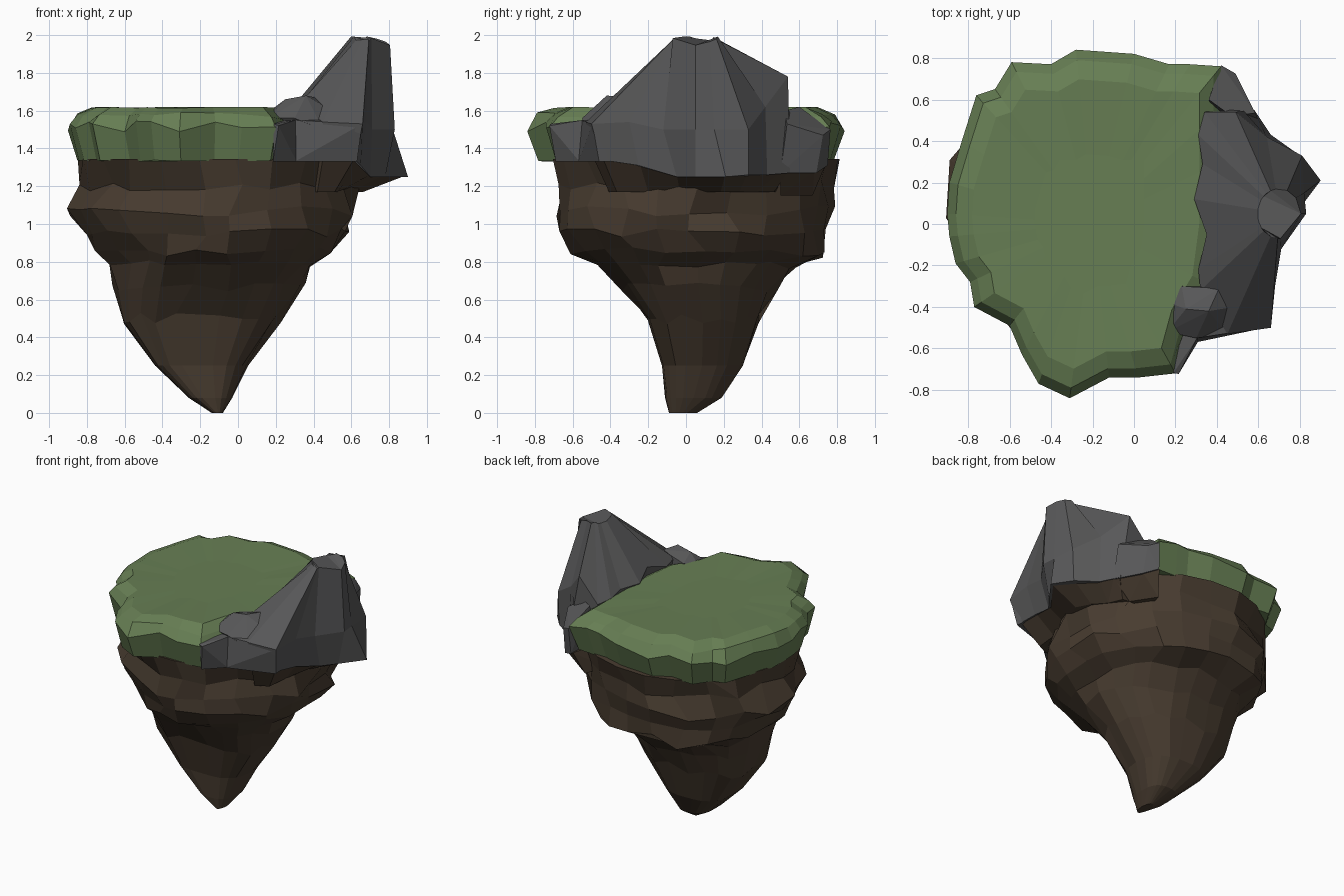
import bpy, bmesh, math, random
from mathutils import Vector

if "Cube" in bpy.data.objects:
    bpy.data.objects.remove(bpy.data.objects["Cube"])
random.seed(11)

def material(name, col):
    m = bpy.data.materials.new(name)
    m.diffuse_color = (*col, 1)
    m.use_nodes = True
    m.node_tree.nodes["Principled BSDF"].inputs["Base Color"].default_value = m.diffuse_color
    return m

MATS = [material("earth brown", (0.066, 0.046, 0.030)),
        material("grass green", (0.135, 0.21, 0.088)),
        material("rock grey", (0.098, 0.098, 0.100))]
EARTH, GRASS, ROCK = range(3)
solids = []

def finish(bm, name, mat):
    bmesh.ops.recalc_face_normals(bm, faces=bm.faces)
    for f in bm.faces:
        f.material_index = mat
    me = bpy.data.meshes.new(name)
    bm.to_mesh(me)
    bm.free()
    for m in MATS:
        me.materials.append(m)
    ob = bpy.data.objects.new(name, me)
    bpy.context.collection.objects.link(ob)
    solids.append(ob)

def loft(name, rings, mat):
    """Skin a stack of closed rings and cap both ends."""
    bm = bmesh.new()
    vs = [[bm.verts.new(p) for p in r] for r in rings]
    n = len(vs[0])
    for a, b in zip(vs, vs[1:]):
        for i in range(n):
            j = (i + 1) % n
            bm.faces.new((a[i], a[j], b[j], b[i]))
    bm.faces.new(vs[0])
    bm.faces.new(vs[-1])
    finish(bm, name, mat)

def hull(name, pts, mat):
    bm = bmesh.new()
    for p in pts:
        bm.verts.new(p)
    bmesh.ops.convex_hull(bm, input=bm.verts)
    loose = [v for v in bm.verts if not v.link_faces]
    bmesh.ops.delete(bm, geom=loose, context='VERTS')
    finish(bm, name, mat)

# Hanging earth: lumpy rings (z, x min, x max, y min, y max,
# squareness of the back right, front left and the other two corners)
LEVELS = [
    (1.345, -.84, .62, -.72, .81, .98, 1.05, .92), (1.20, -.83, .63, -.68, .79, 1.0, 1.15, .88),
    (1.07, -.91, .63, -.69, .79, 1.05, 1.2, .86), (.95, -.84, .62, -.68, .78, 1.05, 1.2, .86),
    (.85, -.77, .51, -.62, .77, 1.0, 1.15, .86), (.78, -.69, .42, -.51, .62, 1.0, 1.0, .86),
    (.66, -.66, .35, -.37, .49, 1.0, .85, .82), (.50, -.61, .22, -.21, .39, .9, .6, .75),
    (.25, -.44, .05, -.13, .30, .8, .45, .7), (.08, -.26, -.03, -.11, .19, .7, .5, .8),
    (.0, -.14, -.08, -.09, .06, 1, 1, 1)]
SIDES = 22
rings = []
for k, (z, x0, x1, y0, y1, br, fl, other) in enumerate(LEVELS):
    cx, cy, rx, ry = (x0 + x1) / 2, (y0 + y1) / 2, (x1 - x0) / 2, (y1 - y0) / 2
    rough = 0.03 if k == 0 else 0.10 if k < 7 else 0.03
    ring = []
    for i in range(SIDES):
        t = 2 * math.pi * (i + (random.uniform(-.2, .2) if 0 < k < 7 else 0)) / SIDES
        c, s = math.cos(t), math.sin(t)
        e = (br if c > 0 else fl) if c * s > 0 else other + (.12 if c > 0 and k < 5 else 0)
        f = 1.02 - rough * random.random()
        dz = random.uniform(-.03, .03) if 0 < k < 8 else 0
        ring.append((cx + f * rx * math.copysign(abs(c) ** e, c),
                     cy + f * ry * math.copysign(abs(s) ** e, s), z + dz))
    rings.append(ring)
loft("earth", rings, EARTH)

# Grass slab: ragged outline, right edge tucked inside the rock
OUTLINE = [(-.90, .05), (-.89, -.06), (-.86, -.19), (-.79, -.28), (-.77, -.4), (-.6, -.49),
           (-.54, -.63), (-.46, -.77), (-.31, -.84), (-.12, -.74), (.02, -.74), (.20, -.72),
           (.26, -.5), (.38, -.3), (.42, 0), (.42, .3), (.42, .55), (.42, .76), (.27, .77), (.17, .77),
           (0, .82), (-.28, .84), (-.40, .77), (-.59, .78), (-.67, .65), (-.76, .62),
           (-.83, .4), (-.89, .2)]

def grass_ring(scale, z, wob):
    return [(-.2 + (x + .2) * scale, y * scale, z + random.uniform(-wob, wob)) for x, y in OUTLINE]

loft("grass", [grass_ring(.93, 1.335, .004), grass_ring(1, 1.515, .03), grass_ring(.94, 1.575, .015),
               grass_ring(.83, 1.618, .004), grass_ring(.4, 1.61, .003)], GRASS)

# Crag: columns of (foot xyz, shoulder xyz) drawn together at the summit
COLUMNS = [
    (.62, -.45, 1.34, .66, -.50, 1.53), (.65, -.25, 1.31, .68, -.30, 1.54),
    (.70, -.05, 1.25, .71, -.12, 1.50), (.78, .05, 1.25, .83, .05, 1.50),
    (.90, .21, 1.25, .82, .15, 1.50), (.80, .33, 1.26, .81, .33, 1.50),
    (.66, .43, 1.26, .64, .42, 1.62), (.58, .55, 1.27, .49, .54, 1.78),
    (.38, .57, 1.34, .34, .54, 1.61), (.36, .40, 1.34, .31, .43, 1.62),
    (.36, .28, 1.34, .33, .29, 1.63), (.36, .12, 1.34, .29, .12, 1.62),
    (.36, -.05, 1.34, .35, -.05, 1.66), (.36, -.20, 1.34, .31, -.22, 1.61),
    (.36, -.35, 1.34, .32, -.32, 1.63), (.45, -.50, 1.34, .45, -.53, 1.54)]
summit = []
for c in COLUMNS:
    d = Vector((c[3] - .7, c[4] - .05)).normalized()
    summit.append((.7 + .105 * d.x, .05 + .12 * d.y,
                   1.98 - .035 * max(d.x, 0) + random.uniform(-.015, .015)))
loft("crag", [[c[:3] for c in COLUMNS], [c[3:] for c in COLUMNS], summit], ROCK)

# Lower rock blocks around the crag
hull("front_block", [(.30, -.57, 1.33), (.63, -.46, 1.33), (.2, -.4, 1.33), (.6, -.2, 1.33),
                     (.30, -.55, 1.55), (.657, -.495, 1.53), (.2, -.42, 1.59), (.6, -.2, 1.56)], ROCK)
hull("front_corner", [(.185, -.69, 1.332), (.31, -.565, 1.332), (.3, -.4, 1.332), (.2, -.4, 1.332),
                      (.19, -.718, 1.53), (.215, -.723, 1.52), (.305, -.548, 1.55),
                      (.3, -.4, 1.55), (.2, -.4, 1.55)], ROCK)
hull("front_outcrop", [(.16, -.52, 1.56), (.17, -.38, 1.60), (.23, -.30, 1.62), (.25, -.41, 1.66),
                       (.36, -.42, 1.68), (.41, -.31, 1.67), (.48, -.40, 1.61), (.30, -.55, 1.56),
                       (.45, -.53, 1.5), (.4, -.3, 1.5)], ROCK)
hull("back_shoulder", [(.41, .75, 1.31), (.50, .69, 1.27), (.60, .50, 1.27), (.4, .5, 1.3),
                       (.42, .765, 1.50), (.49, .725, 1.47), (.585, .535, 1.53), (.36, .60, 1.62),
                       (.47, .52, 1.60)], ROCK)

# Earth lip under the overhanging rock
lip = [(.45 + (c[0] - .45) * .98, .05 + (c[1] - .05) * .98, c[2] + .008) for c in COLUMNS]
low = [(.42 + (x - .45) * .55, .05 + (y - .05) * .85, 1.17) for x, y, z in lip]
loft("earth_lip", [low, lip], EARTH)
hull("back_lip", [(.40, .74, 1.316), (.49, .68, 1.28), (.59, .5, 1.275), (.35, .5, 1.31),
                  (.35, .67, 1.15), (.46, .5, 1.15), (.3, .5, 1.15)], EARTH)

# Weld the solids into one shell so that nothing is left inside
base = solids[0]
for ob in solids[1:]:
    mod = base.modifiers.new("weld", 'BOOLEAN')
    mod.operation, mod.solver, mod.object, mod.use_self = 'UNION', 'EXACT', ob, True
shell = bpy.data.meshes.new_from_object(base.evaluated_get(bpy.context.evaluated_depsgraph_get()))
for ob in solids:
    bpy.data.objects.remove(ob)

# Split the shell into one object for each material
for idx, name in enumerate(["hanging_earth", "grass_slab", "rock_crag"]):
    bm = bmesh.new()
    bm.from_mesh(shell)
    bmesh.ops.delete(bm, geom=[f for f in bm.faces if f.material_index != idx], context='FACES')
    for f in bm.faces:
        f.material_index = 0
    me = bpy.data.meshes.new(name)
    bm.to_mesh(me)
    bm.free()
    me.materials.append(MATS[idx])
    bpy.context.collection.objects.link(bpy.data.objects.new(name, me))
